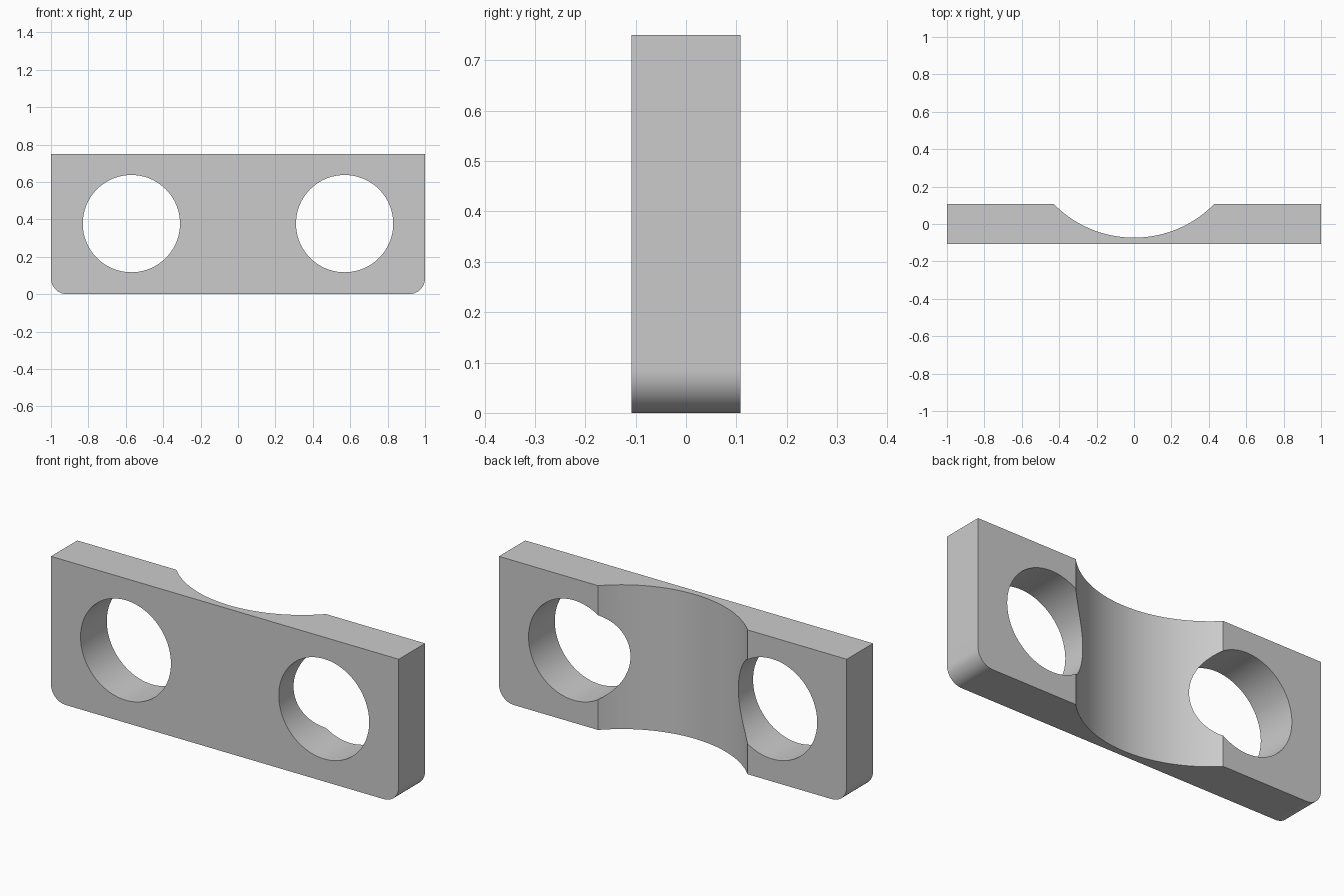
import bpy
import bmesh
import math
from mathutils import Matrix

cube = bpy.data.objects.get("Cube")
if cube:
    bpy.data.objects.remove(cube, do_unlink=True)

HEIGHT, HALF_DEPTH = 0.75, 0.108
CORNER = 0.085
HOLE_X, HOLE_Z, HOLE_R = 0.57, 0.377, 0.26
SADDLE_R, SADDLE_Y = 0.601, 0.528

grey = bpy.data.materials.new("plain grey")
grey.use_nodes = True
colour = (0.6, 0.6, 0.6, 1)
grey.diffuse_color = colour
grey.node_tree.nodes["Principled BSDF"].inputs["Base Color"].default_value = colour


def add_object(name, bm):
    bmesh.ops.recalc_face_normals(bm, faces=bm.faces)
    mesh = bpy.data.meshes.new(name)
    bm.to_mesh(mesh)
    bm.free()
    mesh.materials.append(grey)
    obj = bpy.data.objects.new(name, mesh)
    bpy.context.collection.objects.link(obj)
    return obj


def cylinder(name, radius, length, matrix, segments):
    bm = bmesh.new()
    bmesh.ops.create_cone(bm, cap_ends=True, segments=segments, radius1=radius,
                          radius2=radius, depth=length, matrix=matrix)
    return add_object(name, bm)


# Plate outline with rounded lower corners, extruded front to back
def corner(cx, start):
    angles = [math.radians(start + 90 * i / 16) for i in range(17)]
    return [(cx + CORNER * math.cos(a), CORNER + CORNER * math.sin(a)) for a in angles]


outline = [(1, HEIGHT), (-1, HEIGHT)] + corner(-1 + CORNER, 180) + corner(1 - CORNER, 270)
bm = bmesh.new()
face = bm.faces.new([bm.verts.new((x, -HALF_DEPTH, z)) for x, z in outline])
side = bmesh.ops.extrude_face_region(bm, geom=[face])
bmesh.ops.translate(bm, vec=(0, 2 * HALF_DEPTH, 0),
                    verts=[v for v in side["geom"] if isinstance(v, bmesh.types.BMVert)])
plate = add_object("mounting_plate", bm)

# Cutters: two bolt holes and the curved saddle in the back
turn = Matrix.Rotation(math.radians(90), 4, 'X')
cutters = [cylinder(name, HOLE_R, 1, Matrix.Translation((x, 0, HOLE_Z)) @ turn, 96)
           for name, x in (("left_hole_cutter", HOLE_X), ("right_hole_cutter", -HOLE_X))]
cutters.append(cylinder("saddle_cutter", SADDLE_R, 2,
                        Matrix.Translation((0, SADDLE_Y, HEIGHT / 2)), 192))

bpy.context.view_layer.objects.active = plate
for cutter in cutters:
    cutter.hide_render = True
    mod = plate.modifiers.new(cutter.name, 'BOOLEAN')
    mod.operation = 'DIFFERENCE'
    mod.solver = 'EXACT'
    mod.object = cutter
    bpy.ops.object.modifier_apply(modifier=mod.name)
for cutter in cutters:
    bpy.data.objects.remove(cutter, do_unlink=True)

# Smooth curved walls, crisp edges
bpy.ops.object.select_all(action='DESELECT')
plate.select_set(True)
bpy.ops.object.shade_smooth_by_angle(angle=math.radians(25))
